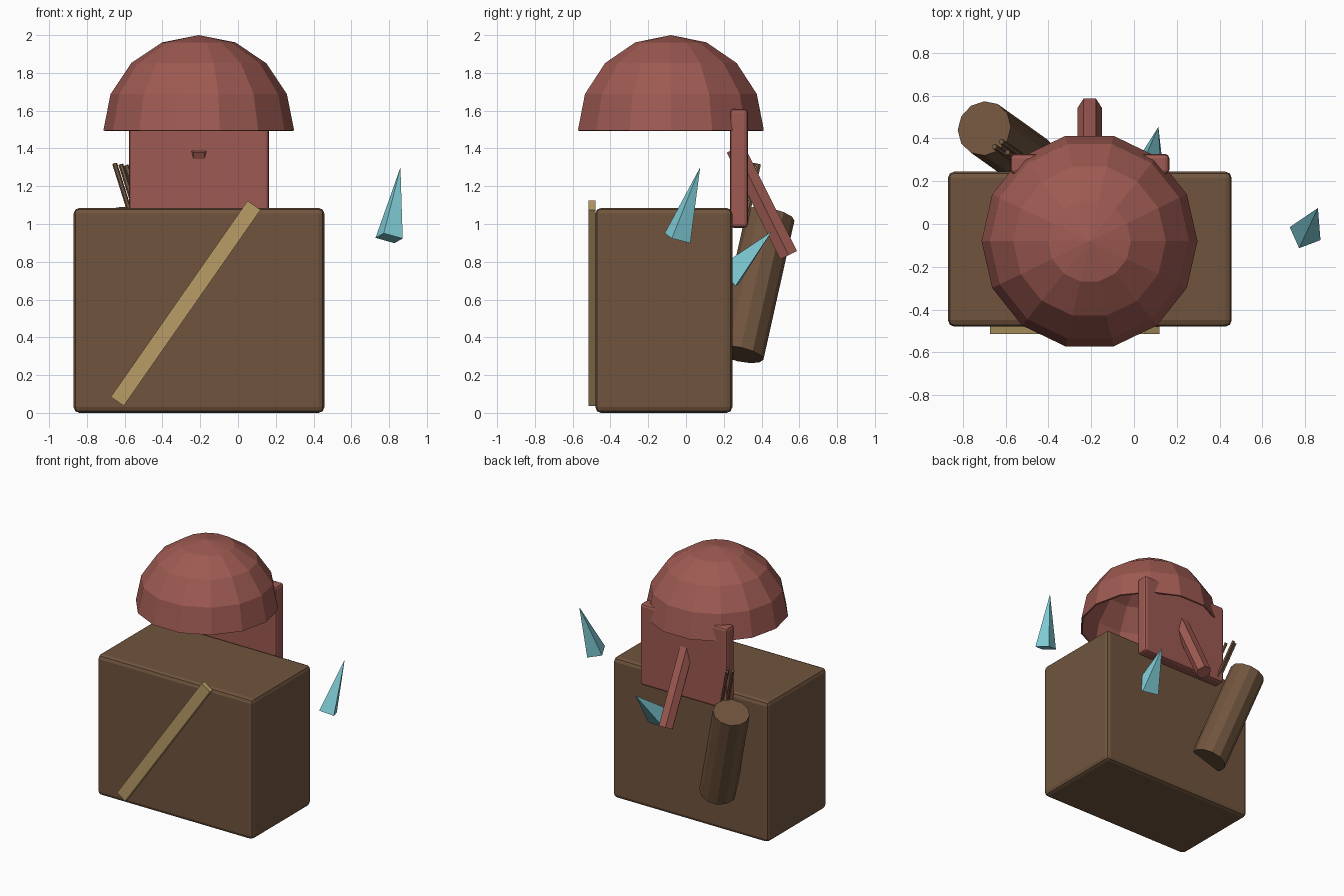
import bpy, bmesh, math
from mathutils import Vector, Matrix

cube = bpy.data.objects.get("Cube")
if cube:
    bpy.data.objects.remove(cube, do_unlink=True)


def material(name, rgb):
    m = bpy.data.materials.new(name)
    m.use_nodes = True
    m.diffuse_color = (*rgb, 1)
    m.node_tree.nodes["Principled BSDF"].inputs["Base Color"].default_value = (*rgb, 1)
    return m


RED = material("dull_red", (0.342, 0.102, 0.084))
BROWN = material("brown", (0.162, 0.089, 0.048))
TAN = material("tan", (0.479, 0.332, 0.133))
CYAN = material("pale_cyan", (0.223, 0.631, 0.701))


def add_object(name, bm, mat):
    mesh = bpy.data.meshes.new(name)
    bmesh.ops.recalc_face_normals(bm, faces=bm.faces)
    bm.to_mesh(mesh)
    bm.free()
    mesh.materials.append(mat)
    ob = bpy.data.objects.new(name, mesh)
    bpy.context.collection.objects.link(ob)
    return ob


def box(name, low, high, mat, bevel=0):
    low, high = Vector(low), Vector(high)
    bm = bmesh.new()
    bmesh.ops.create_cube(bm, size=1)
    bmesh.ops.scale(bm, vec=high - low, verts=bm.verts)
    ob = add_object(name, bm, mat)
    ob.location = (low + high) / 2
    if bevel:
        mod = ob.modifiers.new("rounded_edges", "BEVEL")
        mod.width, mod.segments = bevel, 2
    return ob


def spike(name, start, end, r1, r2, sides, side_dir, mat):
    """Cone or rod from start to end, with one corner pointing along side_dir."""
    start, end = Vector(start), Vector(end)
    axis = (end - start).normalized()
    u = Vector(side_dir)
    u = (u - axis * u.dot(axis)).normalized()
    v = axis.cross(u)
    bm = bmesh.new()
    bmesh.ops.create_cone(bm, cap_ends=True, segments=sides, radius1=r1, radius2=r2,
                          depth=(end - start).length)
    # the cone's first corner lies on its local y axis
    frame = Matrix((-v, u, axis)).transposed().to_4x4()
    bmesh.ops.transform(bm, verts=bm.verts,
                        matrix=Matrix.Translation((start + end) / 2) @ frame)
    bmesh.ops.remove_doubles(bm, verts=bm.verts, dist=0.0001)
    return add_object(name, bm, mat)


# Body block and diagonal strap
box("body", (-0.87, -0.48, 0), (0.457, 0.245, 1.085), BROWN, 0.03)
strap = box("strap", (-0.633, -0.018, -0.042), (0.633, 0.018, 0.042), TAN)
strap.location = (-0.277, -0.497, 0.58)
strap.rotation_euler.y = -math.radians(55.1)

# Hollow faceted dome
bm = bmesh.new()
bmesh.ops.create_uvsphere(bm, u_segments=14, v_segments=8, radius=0.505)
bmesh.ops.rotate(bm, verts=bm.verts, matrix=Matrix.Rotation(math.pi / 2, 3, "Z"))
bmesh.ops.delete(bm, geom=[v for v in bm.verts if v.co.z < -0.01], context="VERTS")
dome = add_object("dome", bm, RED)
dome.location = (-0.208, -0.08, 1.495)
shell = dome.modifiers.new("shell", "SOLIDIFY")
shell.thickness, shell.offset = 0.012, -1

# Back plate and the leaning bar that pierces it
box("back_plate", (-0.578, 0.233, 0.98), (0.165, 0.328, 1.61), RED, 0.02)
spike("leaning_bar", (-0.207, 0.543, 0.835), (-0.207, 0.26, 1.40),
      0.057, 0.057, 6, (1, 0, 0), RED)

# Tilted container with thin sticks parallel to it
low, high = Vector((-0.47, 0.283, 0.31)), Vector((-0.70, 0.447, 1.045))
spike("container", low, high, 0.13, 0.13, 12, (1, 0, 0), BROWN)
along = (high - low).normalized()
for i, tip in enumerate([(-0.653, 0.362, 1.32), (-0.62, 0.385, 1.315), (-0.592, 0.335, 1.31)]):
    tip = Vector(tip)
    spike(f"stick_{i + 1}", tip - along * 0.34, tip, 0.013, 0.013, 6, (1, 0, 0), BROWN)

# Floating crystals
spike("side_crystal", (0.80, -0.045, 0.925), (0.86, 0.075, 1.30),
      0.078, 0, 4, (-0.73, 0.3, 0), CYAN)
spike("back_crystal", (0.067, 0.223, 0.725), (0.114, 0.454, 0.96),
      0.095, 0, 4, (0.73, 0.42, -0.55), CYAN)
